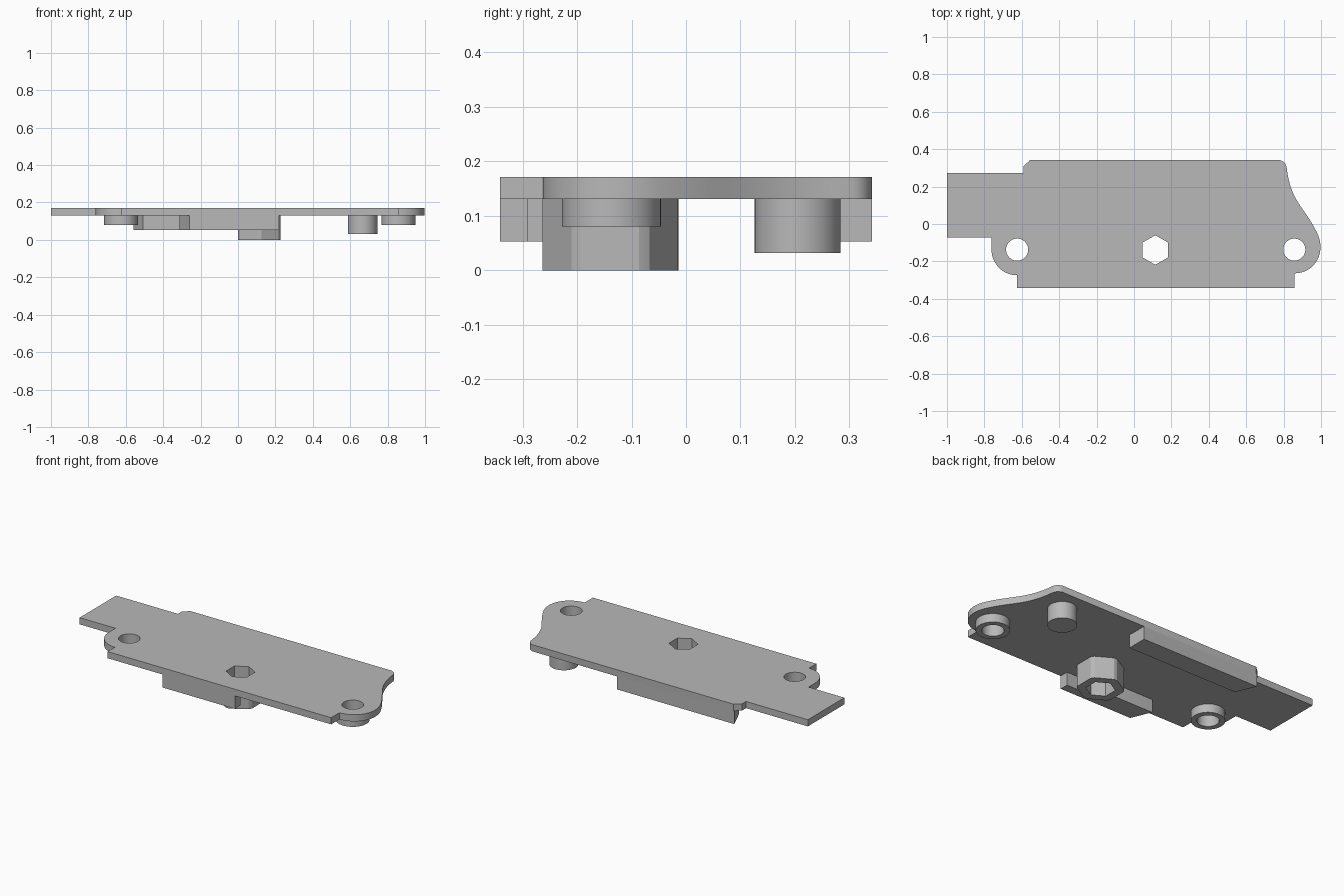
import bpy, bmesh, math

cube = bpy.data.objects.get("Cube")
if cube:
    bpy.data.objects.remove(cube, do_unlink=True)

grey = bpy.data.materials.new("plain_grey")
grey.use_nodes = True
colour = (0.48, 0.48, 0.48, 1)
grey.diffuse_color = colour
grey.node_tree.nodes["Principled BSDF"].inputs["Base Color"].default_value = colour

TOP, UNDER = 0.171, 0.131
HOLE_Y = -0.137
LEFT_HOLE, RIGHT_HOLE, HEX = (-0.625, HOLE_Y), (0.857, HOLE_Y), (0.114, HOLE_Y - 0.002)


def arc(centre, radius, start=0, end=360, steps=48):
    """Points along an arc; a full circle leaves out the repeated point."""
    count = steps if end - start == 360 else steps + 1
    angles = [math.radians(start + (end - start) * i / steps) for i in range(count)]
    return [(centre[0] + radius * math.cos(a), centre[1] + radius * math.sin(a)) for a in angles]


def bezier(a, b, c, d, steps=16):
    points = []
    for i in range(steps + 1):
        t = i / steps
        s = 1 - t
        points.append(tuple(s**3 * p + 3 * s * s * t * q + 3 * s * t * t * r + t**3 * w
                            for p, q, r, w in zip(a, b, c, d)))
    return points


def extrude_profile(name, loops, low, high):
    """Solid from an outer outline followed by any hole outlines."""
    bm = bmesh.new()
    for loop in loops:
        verts = [bm.verts.new((x, y, low)) for x, y in loop]
        for i, v in enumerate(verts):
            bm.edges.new((verts[i - 1], v))
    bmesh.ops.triangle_fill(bm, edges=bm.edges[:], use_beauty=True, normal=(0, 0, 1))
    new = bmesh.ops.extrude_face_region(bm, geom=bm.faces[:])["geom"]
    moved = [g for g in new if isinstance(g, bmesh.types.BMVert)]
    bmesh.ops.translate(bm, verts=moved, vec=(0, 0, high - low))
    bmesh.ops.recalc_face_normals(bm, faces=bm.faces[:])
    mesh = bpy.data.meshes.new(name)
    bm.to_mesh(mesh)
    bm.free()
    mesh.materials.append(grey)
    obj = bpy.data.objects.new(name, mesh)
    bpy.context.collection.objects.link(obj)
    bpy.ops.object.select_all(action="DESELECT")
    obj.select_set(True)
    bpy.context.view_layer.objects.active = obj
    bpy.ops.object.shade_smooth_by_angle(angle=math.radians(25))
    return obj


# Flat plate with tail, rounded ears and three holes
hex_hole = arc(HEX, 0.079, 30, 390, 6)
left_hole, right_hole = arc(LEFT_HOLE, 0.059), arc(RIGHT_HOLE, 0.059)
outline = [(-1, -0.072), (-1, 0.274), (-0.59, 0.274), (-0.59, 0.31), (-0.555, 0.342), (0.78, 0.342)]
outline += bezier((0.78, 0.342), (0.8, 0.335), (0.812, 0.325), (0.816, 0.305), 5)[1:]
outline += bezier((0.816, 0.305), (0.835, 0.125), (0.91, 0.09), (0.97, -0.03))[1:]
outline += bezier((0.97, -0.03), (1.04, -0.15), (0.965, -0.264), (0.857, -0.264))[1:]
outline += [(0.857, -0.342), (-0.625, -0.342)]
outline += arc(LEFT_HOLE, 0.137, 180, 270, 14)[::-1]
outline += [(-0.762, -0.072)]
extrude_profile("plate", [outline, hex_hole, left_hole, right_hole], UNDER, TOP)

# Collars below the round holes
for name, centre, hole in (("left_end_collar", LEFT_HOLE, left_hole),
                           ("right_end_collar", RIGHT_HOLE, right_hole)):
    extrude_profile(name, [arc(centre, 0.091), hole], 0.08, UNDER)

# Solid peg
extrude_profile("peg", [arc((0.666, 0.205), 0.079)], 0.032, UNDER)

# Boss with six flats, rounded corners and a hexagonal bore
boss = []
for i in range(72):
    angle = 5 * i
    off_flat = (angle + 30) % 60 - 30
    radius = min(0.125, 0.113 / math.cos(math.radians(off_flat)))
    boss += arc(HEX, radius, angle, angle, 1)[:1]
extrude_profile("hex_boss", [boss, hex_hole], 0, UNDER)

# Stiffening ribs along both long edges
back = [(-0.56, 0.342), (0.218, 0.342), (0.218, 0.222), (-0.507, 0.222)]
extrude_profile("back_rib", [back], 0.053, UNDER)
front = [(-0.26, -0.342), (0.218, -0.342), (0.218, -0.29), (0.114, -0.29),
         (0.114, -0.222), (-0.312, -0.222)]
# Keep the front rib clear of the bore
front[4:5] = [(0.114, -0.24), (0.03, -0.222)]
extrude_profile("front_rib", [front], 0.053, UNDER)
